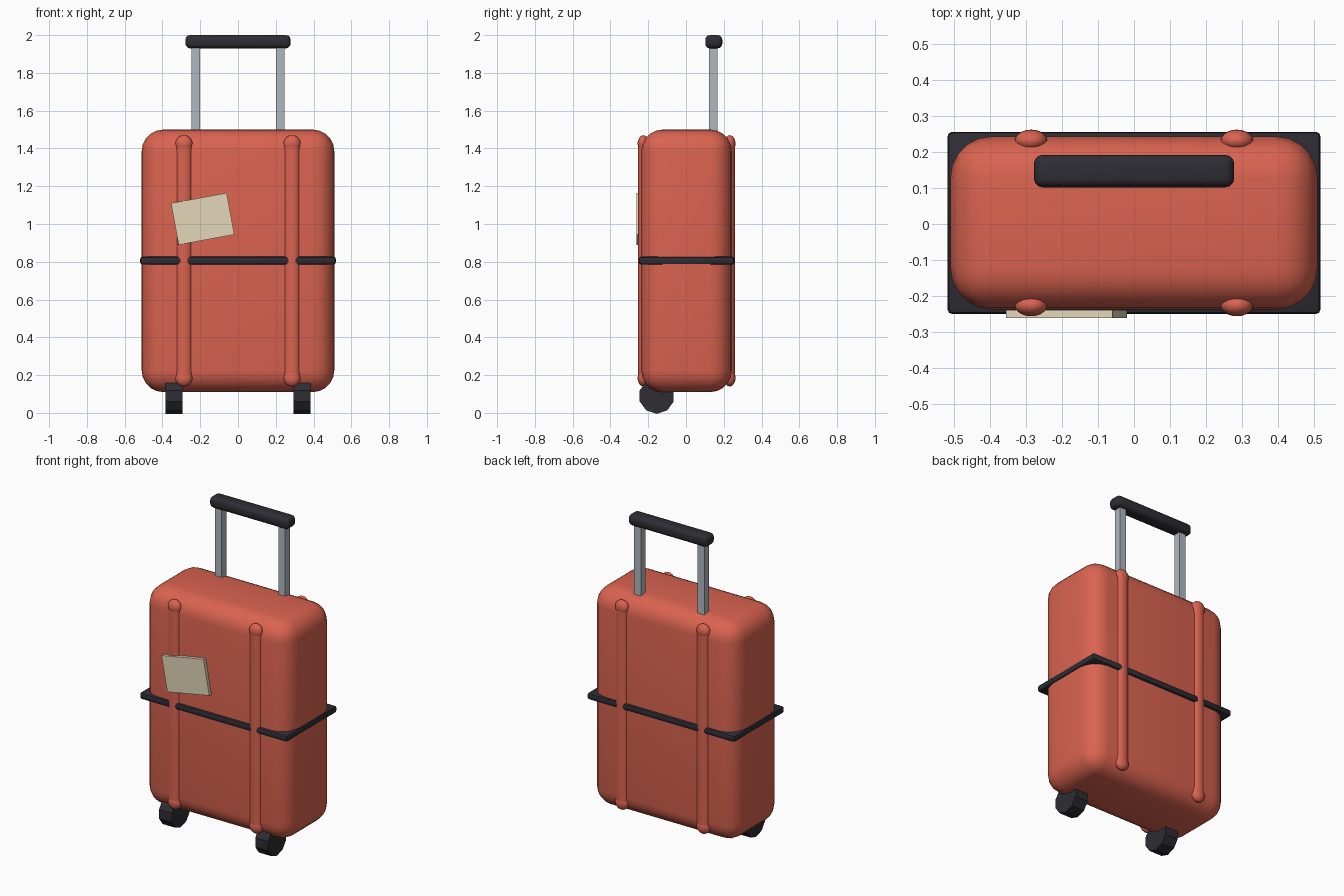
import bpy
import bmesh
import math
from mathutils import Matrix

cube = bpy.data.objects.get("Cube")
if cube:
    bpy.data.objects.remove(cube, do_unlink=True)

Y0 = 0.003  # depth centre of the shell


def material(name, rgb):
    m = bpy.data.materials.new(name)
    m.use_nodes = True
    m.diffuse_color = (*rgb, 1)
    m.node_tree.nodes["Principled BSDF"].inputs["Base Color"].default_value = (*rgb, 1)
    return m


RED = material("coral red", (0.70, 0.125, 0.08))
DARK = material("charcoal", (0.026, 0.026, 0.034))
METAL = material("brushed grey", (0.43, 0.48, 0.53))
PAPER = material("cream paper", (0.76, 0.68, 0.48))


def finish(name, bm, mat, location, smooth=None):
    mesh = bpy.data.meshes.new(name)
    bm.to_mesh(mesh)
    bm.free()
    mesh.materials.append(mat)
    obj = bpy.data.objects.new(name, mesh)
    obj.location = location
    bpy.context.collection.objects.link(obj)
    if smooth:
        bpy.ops.object.select_all(action="DESELECT")
        obj.select_set(True)
        bpy.context.view_layer.objects.active = obj
        bpy.ops.object.shade_smooth_by_angle(angle=math.radians(smooth))
    return obj


def box(name, size, location, mat, bevel=0, segments=3):
    bm = bmesh.new()
    bmesh.ops.create_cube(bm, size=1)
    bmesh.ops.scale(bm, vec=size, verts=bm.verts)
    if bevel:
        bmesh.ops.bevel(bm, geom=bm.edges[:], offset=bevel, segments=segments,
                        profile=0.5, affect="EDGES")
    return finish(name, bm, mat, location, 40 if bevel else None)


def rib(name, x, y):
    # Flattened rod with a slightly wider ball at each end
    bm = bmesh.new()
    half = 0.62
    bmesh.ops.create_cone(bm, segments=20, radius1=0.041, radius2=0.041, depth=2 * half)
    for z in (-half, half):
        bmesh.ops.create_uvsphere(bm, u_segments=20, v_segments=12, radius=0.045,
                                  matrix=Matrix.Translation((0, 0, z)))
    bmesh.ops.scale(bm, vec=(1, 0.67, 1), verts=bm.verts)
    return finish(name, bm, RED, (x, y, 0.805), 40)


def wheel(name, x):
    bm = bmesh.new()
    sides = 10
    radius = 0.09 / math.cos(math.pi / sides)
    turn = Matrix.Rotation(math.pi / 2, 4, "Y") @ Matrix.Rotation(math.pi / sides, 4, "Z")
    bmesh.ops.create_cone(bm, cap_ends=True, segments=sides, radius1=radius,
                          radius2=radius, depth=0.09, matrix=turn)
    return finish(name, bm, DARK, (x, -0.155, 0.09))


# Shell and the strap around it
box("case_shell", (1.02, 0.48, 1.39), (0, Y0, 0.805), RED, 0.115, 5)
box("strap", (1.036, 0.506, 0.042), (0, Y0, 0.806), DARK, 0.013, 2)

# Paired parts: ribs, wheels and handle poles
for side, s in (("left", 1), ("right", -1)):
    rib("front_rib_" + side, s * 0.286, Y0 - 0.229)
    rib("back_rib_" + side, s * 0.286, Y0 + 0.229)
    wheel("wheel_" + side, s * 0.338)
    box("handle_pole_" + side, (0.046, 0.046, 0.56), (s * 0.223, 0.145, 1.67), METAL)

# Pull handle
box("handle_grip", (0.556, 0.09, 0.07), (0, 0.147, 1.965), DARK, 0.024, 3)

# Paper tag, tilted on the front
tag = box("paper_tag", (0.30, 0.022, 0.224), (-0.187, -0.25, 1.027), PAPER)
tag.rotation_euler.y = math.radians(-10.5)
